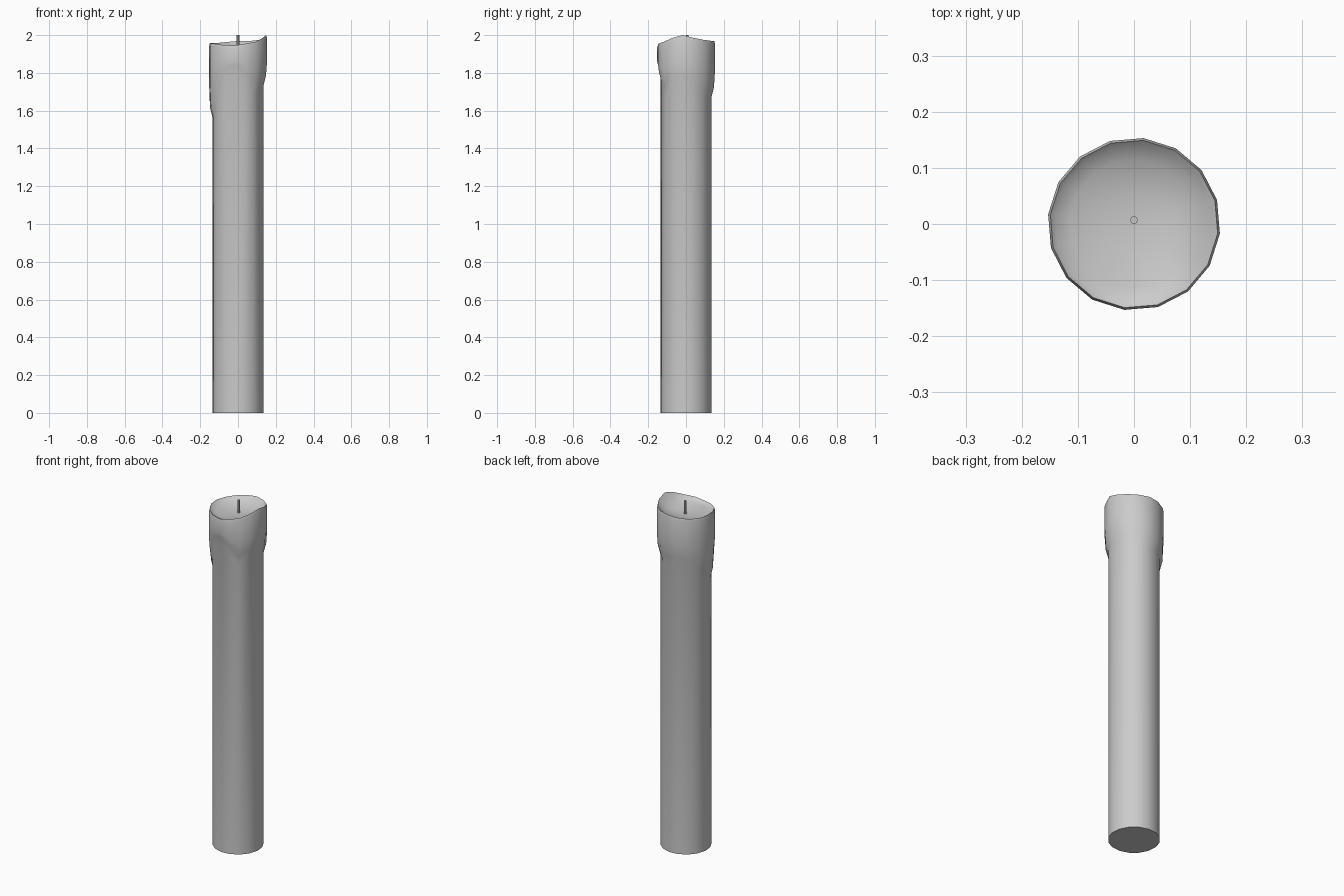
import bpy, bmesh, math

if "Cube" in bpy.data.objects:
    bpy.data.objects.remove(bpy.data.objects["Cube"])

N = 16
OFFSET = math.radians(-6.4)

# per-side heights, counter-clockwise from +x: wavy rim, and lower edge of melted wax
RIM = [2.0, 1.985, 1.975, 1.97, 1.97, 1.965, 1.96, 1.957,
       1.958, 1.957, 1.953, 1.947, 1.945, 1.955, 1.965, 1.985]
DRIP = [1.73, 1.72, 1.69, 1.67, 1.67, 1.68, 1.67, 1.62,
        1.56, 1.57, 1.67, 1.77, 1.79, 1.75, 1.69, 1.72]


def ring(bm, radius, heights):
    return [bm.verts.new((radius * math.cos(OFFSET + 2 * math.pi * i / N),
                          radius * math.sin(OFFSET + 2 * math.pi * i / N),
                          heights[i])) for i in range(N)]


def finish(name, bm, angle):
    bmesh.ops.recalc_face_normals(bm, faces=bm.faces[:])
    mesh = bpy.data.meshes.new(name)
    bm.to_mesh(mesh)
    bm.free()
    ob = bpy.data.objects.new(name, mesh)
    bpy.context.collection.objects.link(ob)
    bpy.ops.object.select_all(action='DESELECT')
    ob.select_set(True)
    bpy.context.view_layer.objects.active = ob
    bpy.ops.object.shade_smooth_by_angle(angle=math.radians(angle))
    return ob


# candle body: column, melted collar, rim and hollow
bm = bmesh.new()
rings = [
    ring(bm, 0.135, [0.0] * N),
    ring(bm, 0.135, DRIP),
    ring(bm, 0.149, [z + 0.055 for z in DRIP]),
    ring(bm, 0.154, [z + 0.45 * (r - z) for z, r in zip(DRIP, RIM)]),
    ring(bm, 0.154, [r - 0.015 for r in RIM]),
    ring(bm, 0.150, RIM),
    ring(bm, 0.142, [r - 0.008 for r in RIM]),
    ring(bm, 0.115, [1.935 + 0.3 * (r - 1.945) for r in RIM]),
    ring(bm, 0.055, [1.928] * N),
]
for a, b in zip(rings, rings[1:]):
    for i in range(N):
        j = (i + 1) % N
        bm.faces.new((a[i], a[j], b[j], b[i]))
bm.faces.new(rings[0][::-1])
centre = bm.verts.new((0, 0, 1.925))
for i in range(N):
    bm.faces.new((rings[-1][i], rings[-1][(i + 1) % N], centre))
finish("candle_body", bm, 60)

# wick
bm = bmesh.new()
bmesh.ops.create_cone(bm, cap_ends=True, segments=8, radius1=0.007, radius2=0.007, depth=0.08)
bmesh.ops.translate(bm, verts=bm.verts[:], vec=(0, 0.007, 1.96))
finish("wick", bm, 40)
